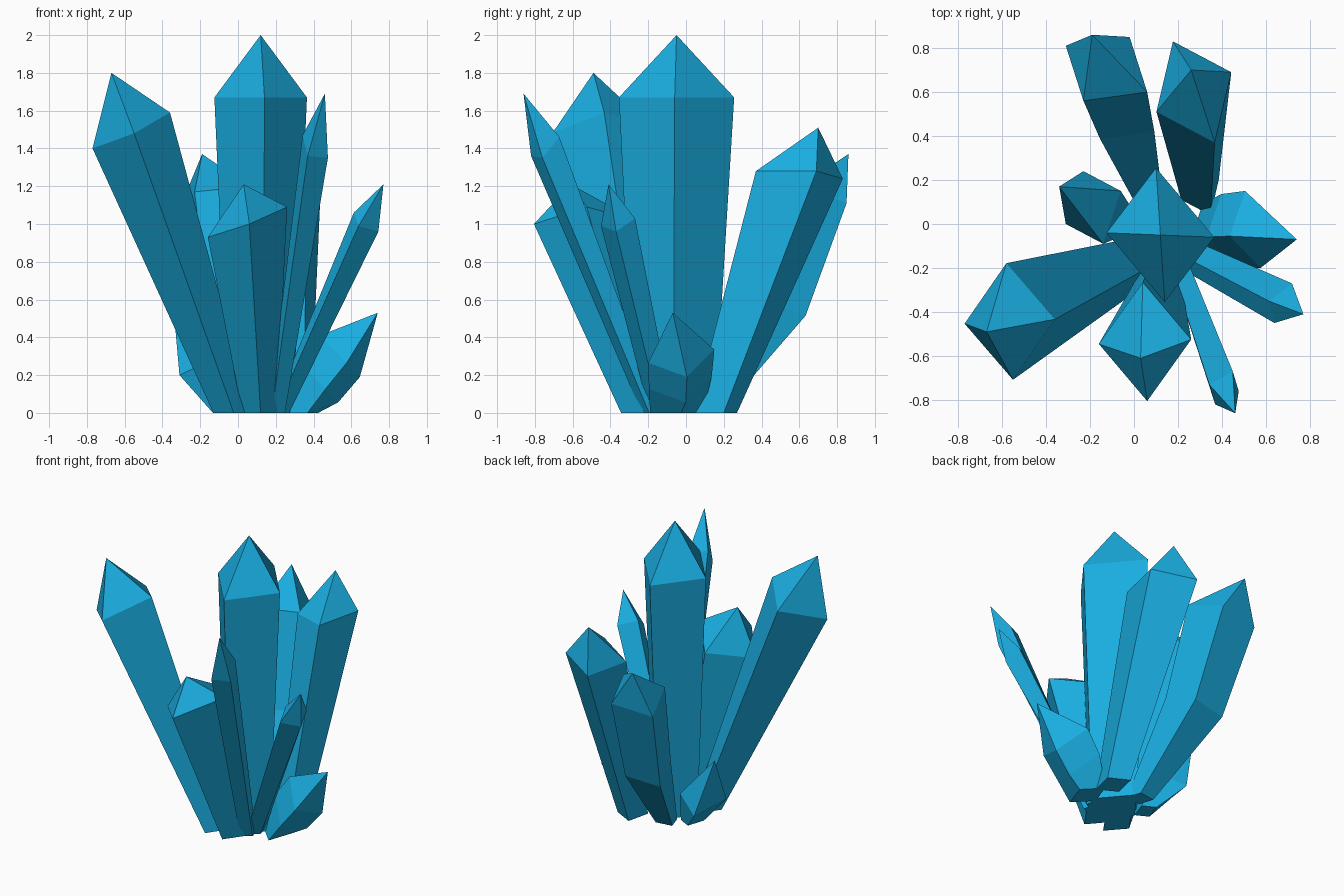
import bpy
import bmesh
from mathutils import Vector

if "Cube" in bpy.data.objects:
    bpy.data.objects.remove(bpy.data.objects["Cube"])

mat = bpy.data.materials.new("blue_crystal")
mat.diffuse_color = (0.01, 0.42, 0.75, 1.0)
mat.use_nodes = True
mat.node_tree.nodes["Principled BSDF"].inputs["Base Color"].default_value = mat.diffuse_color


def crystal(name, tip, centre, u, v, base, base_scale, mid=None, mid_scale=1.0):
    """Four-sided crystal: flat foot on the ground, optional bend, shoulder ring, pointed tip.
    u and v are the half diagonals of the shoulder ring."""
    u, v = Vector(u), Vector(v)

    def ring(c, s, flat=False):
        pts = [Vector(c) + d * s for d in (u, v, -u, -v)]
        if flat:
            for p in pts:
                p.z = 0.0
        return pts

    levels = [ring((*base, 0), base_scale, True)]
    if mid:
        levels.append(ring(mid, mid_scale))
    levels.append(ring(centre, 1.0))

    bm = bmesh.new()
    rings = [[bm.verts.new(p) for p in lv] for lv in levels]
    top = bm.verts.new(tip)
    bm.faces.new(rings[0][::-1])
    for lo, hi in zip(rings, rings[1:]):
        for i in range(4):
            j = (i + 1) % 4
            bm.faces.new((lo[i], lo[j], hi[j], hi[i]))
    for i in range(4):
        bm.faces.new((rings[-1][i], rings[-1][(i + 1) % 4], top))
    bmesh.ops.recalc_face_normals(bm, faces=bm.faces[:])
    me = bpy.data.meshes.new(name)
    bm.to_mesh(me)
    bm.free()
    me.materials.append(mat)
    ob = bpy.data.objects.new(name, me)
    bpy.context.collection.objects.link(ob)


# Tall central crystal
crystal("main_crystal", (0.12, -0.05, 2.0), (0.12, -0.05, 1.67),
        (0.245, -0.01, 0), (-0.02, 0.305, 0), (0.12, -0.06), 0.7)
# Large leaning crystals
crystal("left_crystal", (-0.67, -0.49, 1.80), (-0.565, -0.443, 1.495),
        (0.205, 0.01, 0.095), (-0.015, 0.265, 0.015), (-0.03, -0.2), 0.49)
crystal("front_crystal", (0.03, -0.61, 1.21), (0.05, -0.535, 1.01),
        (0.21, 0.01, 0.08), (-0.01, 0.27, 0.01), (0.115, -0.225), 0.44)
crystal("back_right_crystal", (0.26, 0.70, 1.51), (0.272, 0.60, 1.26),
        (0.17, 0.09, 0.02), (-0.095, 0.23, -0.02), (0.30, 0.155), 0.5)
crystal("back_left_crystal", (-0.19, 0.86, 1.37), (-0.125, 0.705, 1.14),
        (0.185, -0.105, 0.06), (0.105, 0.145, -0.03), (0.06, 0.13), 0.4,
        (-0.065, 0.51, 0.54), 0.85)
# Thin crystals
crystal("thin_front_crystal", (0.46, -0.86, 1.69), (0.409, -0.745, 1.41),
        (0.067, -0.015, -0.06), (0.04, 0.075, 0.05), (0.205, -0.185), 0.65)
crystal("thin_right_crystal", (0.77, -0.41, 1.21), (0.678, -0.36, 1.01),
        (0.065, -0.01, -0.05), (0.04, 0.09, 0.02), (0.225, -0.13), 0.7)
# Short crystals at the foot
crystal("short_left_crystal", (-0.34, 0.17, 0.54), (-0.185, 0.075, 0.215),
        (0.125, 0.075, 0.015), (-0.045, 0.165, -0.065), (-0.07, 0.03), 0.5)
crystal("short_right_crystal", (0.74, -0.07, 0.53), (0.54, -0.025, 0.30),
        (0.105, 0.03, -0.11), (-0.035, 0.175, 0.035), (0.34, -0.05), 0.8,
        (0.43, -0.03, 0.16), 0.95)
